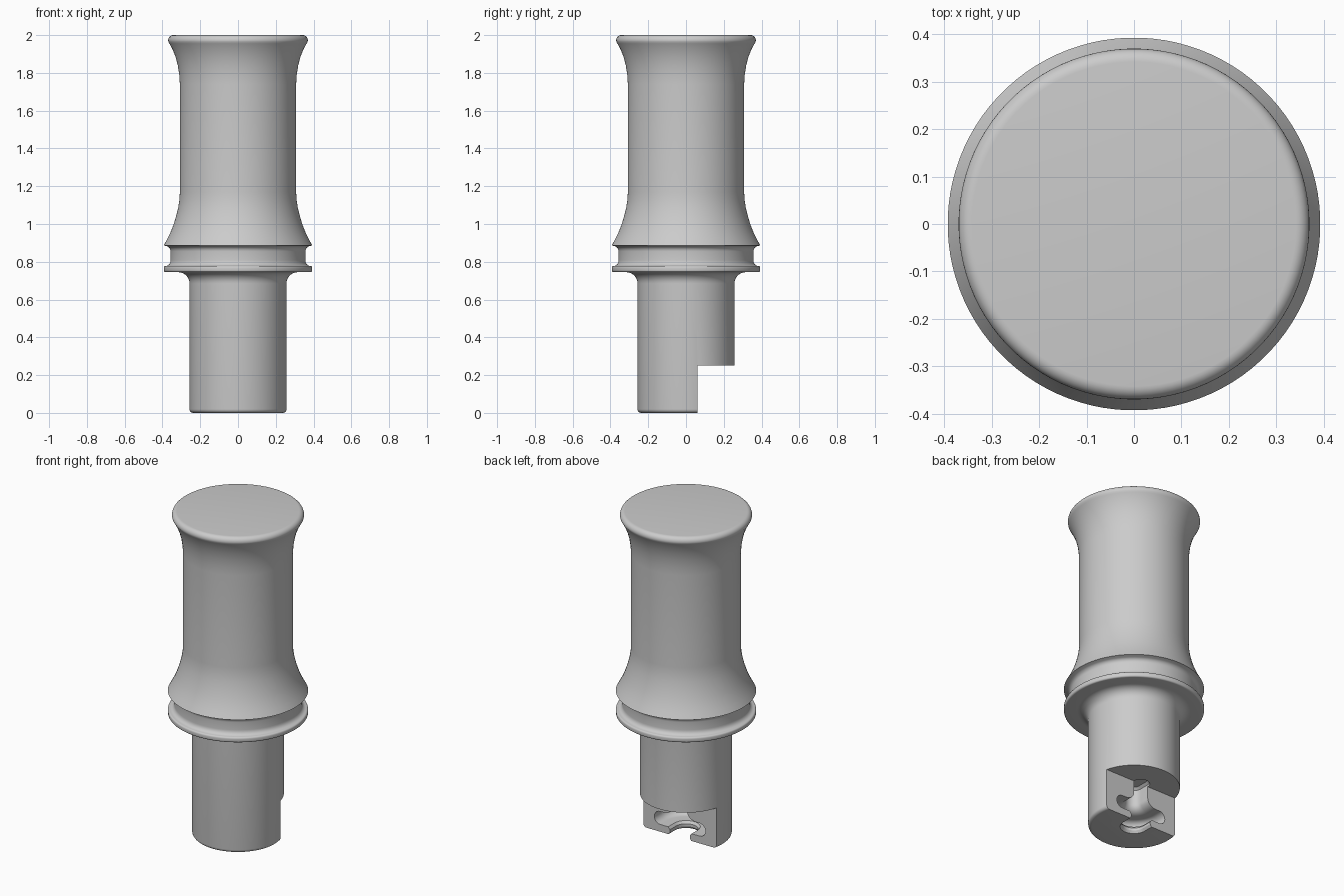
import bpy, bmesh
from math import cos, sin, pi, radians

if "Cube" in bpy.data.objects:
    bpy.data.objects.remove(bpy.data.objects["Cube"])

SEG = 96


def arc(cx, cz, rx, rz, a0, a1, n=8):
    """Points of an elliptical arc in the (radius, z) plane, angles in degrees."""
    return [(cx + rx * cos(radians(a0 + (a1 - a0) * i / n)),
             cz + rz * sin(radians(a0 + (a1 - a0) * i / n))) for i in range(n + 1)]


def loft(name, profile, stretch=0.0):
    """Turn a profile about z; stretch pulls the +y half out into a slot shape."""
    bm = bmesh.new()
    rings = []
    for r, z in profile:
        ring = []
        for i in range(SEG):
            a = 2 * pi * (i + 0.5) / SEG
            y = r * sin(a) + (stretch if sin(a) > 0 else 0)
            ring.append(bm.verts.new((r * cos(a), y, z)))
        rings.append(ring)
    for lo, hi in zip(rings, rings[1:]):
        for i in range(SEG):
            j = (i + 1) % SEG
            bm.faces.new((lo[i], lo[j], hi[j], hi[i]))
    bm.faces.new(rings[0][::-1])
    bm.faces.new(rings[-1])
    bmesh.ops.recalc_face_normals(bm, faces=bm.faces[:])
    mesh = bpy.data.meshes.new(name)
    bm.to_mesh(mesh)
    bm.free()
    ob = bpy.data.objects.new(name, mesh)
    bpy.context.collection.objects.link(ob)
    return ob


# Turned handle: shank, flange, seal groove, waisted grip and flared rim
profile = (
    arc(0.237, 0.02, 0.02, 0.02, -90, 0, 5)
    + arc(0.317, 0.685, 0.06, 0.06, 180, 90)
    + arc(0.383, 0.755, 0.01, 0.01, -90, 0, 4)
    + arc(0.383, 0.768, 0.01, 0.01, 0, 90, 4)
    + arc(0.383, 0.808, 0.026, 0.03, 270, 180, 6)
    + arc(0.383, 0.855, 0.026, 0.028, 180, 110, 6)
    + [(0.393, 0.887), (0.375, 0.92), (0.358, 0.955), (0.342, 0.995),
       (0.328, 1.04), (0.317, 1.085), (0.310, 1.13), (0.308, 1.17)]
    + [(0.308, 1.74), (0.311, 1.79), (0.319, 1.84), (0.331, 1.885),
       (0.347, 1.925), (0.363, 1.955)]
    + arc(0.342, 1.972, 0.028, 0.028, -15, 90, 8)
)
handle = loft("handle", profile)

# Step cut away from the back of the shank
bm = bmesh.new()
bmesh.ops.create_cube(bm, size=1)
for v in bm.verts:
    v.co.x *= 1.0
    v.co.y = 0.06 if v.co.y < 0 else 0.6
    v.co.z = -0.1 if v.co.z < 0 else 0.25
mesh = bpy.data.meshes.new("step_cutter")
bm.to_mesh(mesh)
bm.free()
step = bpy.data.objects.new("step_cutter", mesh)
bpy.context.collection.objects.link(step)

# Keyed slot: open bottom, wide rounded chamber, narrow neck up into the step
slot_profile = (
    [(0.078, -0.03), (0.078, 0.0), (0.068, 0.015), (0.068, 0.03), (0.08, 0.045)]
    + arc(0.135, 0.085, 0.04, 0.04, -90, 90, 12)
    + arc(0.11, 0.175, 0.06, 0.05, 270, 180, 8)
    + [(0.05, 0.262), (0.035, 0.275)]
)
slot = loft("slot_cutter", slot_profile, stretch=0.06)

# Apply the cuts
bpy.context.view_layer.objects.active = handle
for cutter in (step, slot):
    cutter.hide_render = True
    mod = handle.modifiers.new(cutter.name, 'BOOLEAN')
    mod.operation = 'DIFFERENCE'
    mod.solver = 'EXACT'
    mod.object = cutter
    bpy.ops.object.modifier_apply(modifier=mod.name)
    bpy.data.objects.remove(cutter)

# Smooth shading with crisp edges
bpy.ops.object.select_all(action='DESELECT')
handle.select_set(True)
bpy.ops.object.shade_smooth_by_angle(angle=radians(30))
